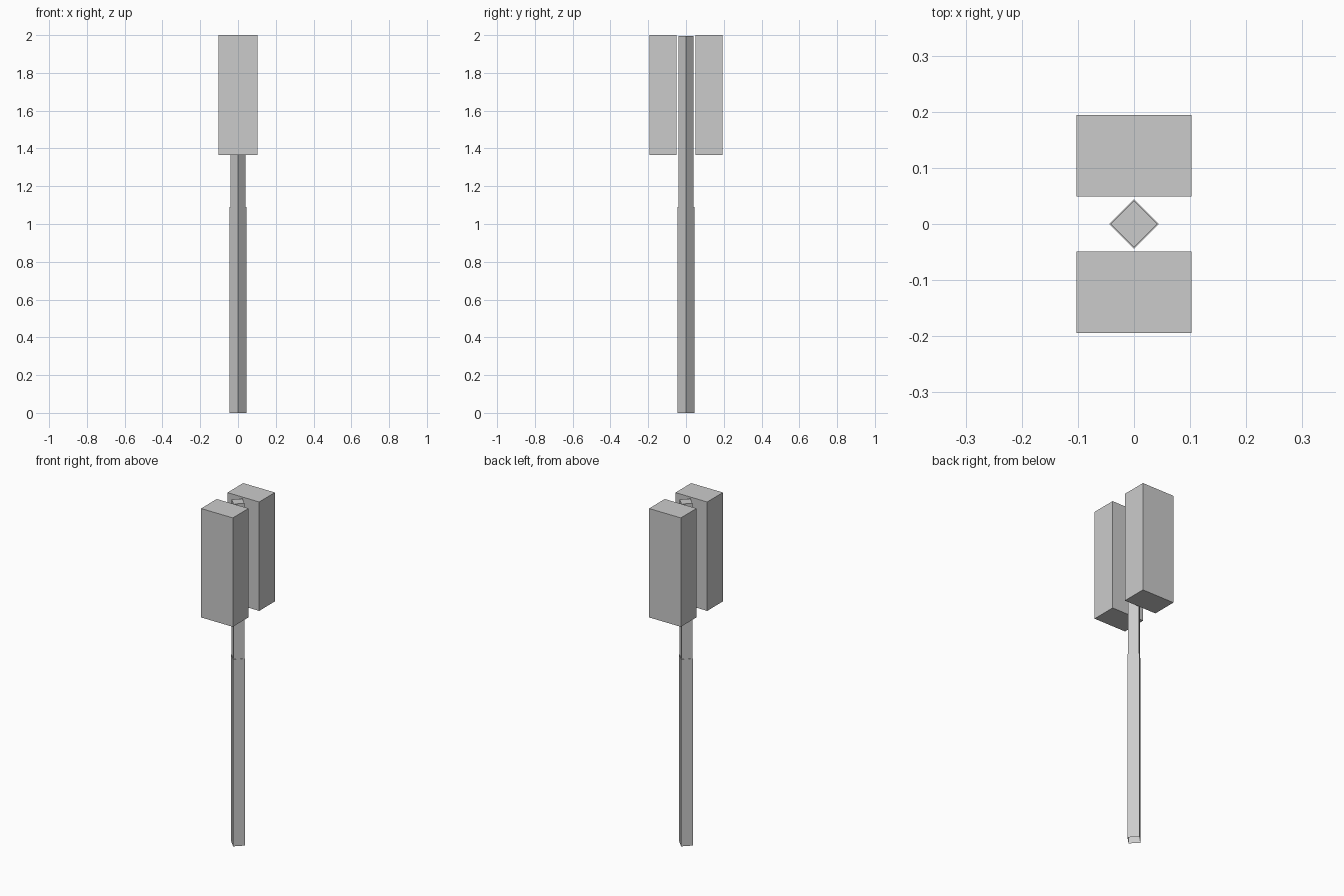
import bpy, bmesh
from math import pi
from mathutils import Matrix

cube = bpy.data.objects.get("Cube")
if cube:
    bpy.data.objects.remove(cube, do_unlink=True)

GREY = (0.6, 0.6, 0.6, 1)
grey = bpy.data.materials.new("light_grey")
grey.use_nodes = True
grey.diffuse_color = GREY
grey.node_tree.nodes["Principled BSDF"].inputs["Base Color"].default_value = GREY


def add_object(name, bm):
    mesh = bpy.data.meshes.new(name)
    bm.to_mesh(mesh)
    bm.free()
    mesh.materials.append(grey)
    obj = bpy.data.objects.new(name, mesh)
    bpy.context.collection.objects.link(obj)
    return obj


# Square post, corners on the axes: wide lower tube, step, slimmer upper tube
POST = [(0.044, 0), (0.044, 1.09), (0.041, 1.09), (0.041, 1.995)]
bm = bmesh.new()
rings = []
for radius, z in POST:
    ring = bmesh.ops.create_circle(bm, segments=4, radius=radius,
                                   matrix=Matrix.Translation((0, 0, z)))["verts"]
    rings.append(ring)
for low, high in zip(rings, rings[1:]):
    for i in range(4):
        j = (i + 1) % 4
        bm.faces.new((low[i], low[j], high[j], high[i]))
bm.faces.new(rings[-1])  # closed top, open foot
bmesh.ops.recalc_face_normals(bm, faces=bm.faces)
add_object("post", bm)

# Matching box heads in front of and behind the post
for name, side in (("front_box", -1), ("back_box", 1)):
    bm = bmesh.new()
    size = Matrix.Diagonal((0.205, 0.145, 0.635, 1))
    place = Matrix.Translation((0, side * 0.1215, 1.6825))
    bmesh.ops.create_cube(bm, size=1, matrix=place @ size)
    add_object(name, bm)
